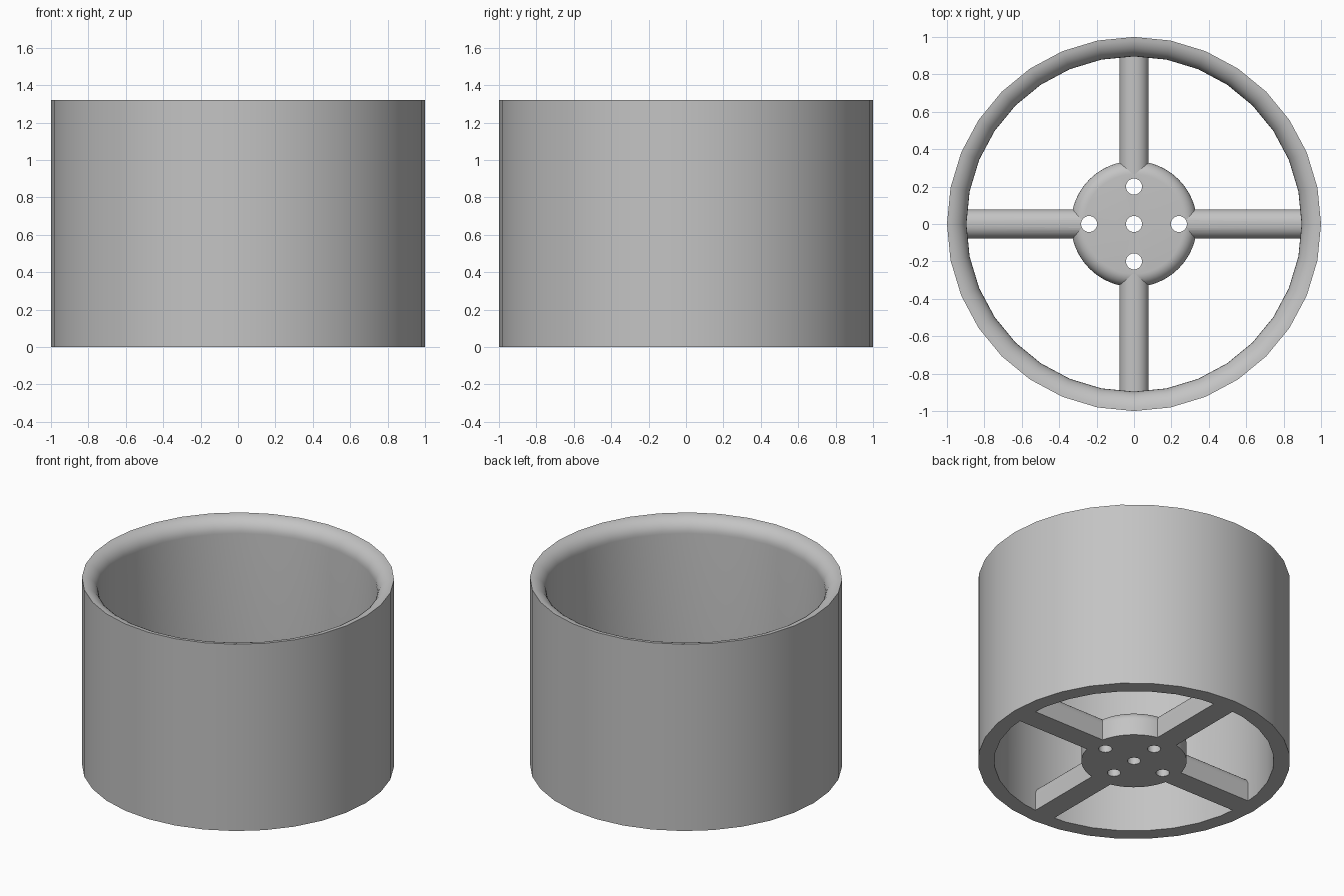
import bpy, bmesh, math
from mathutils import Vector, Matrix

if "Cube" in bpy.data.objects:
    bpy.data.objects.remove(bpy.data.objects["Cube"], do_unlink=True)

HEIGHT, WALL_IN, ROUND = 1.32, 0.896, 0.10      # drum
HUB_R, HUB_H, FILLET = 0.337, 0.185, 0.07       # hub and spokes
SPOKE_W, SPOKE_END = 0.078, 0.925
HOLE_R = 0.043

grey = bpy.data.materials.new("plain grey")
grey.use_nodes = True
colour = (0.55, 0.55, 0.55, 1)
grey.diffuse_color = colour
grey.node_tree.nodes["Principled BSDF"].inputs["Base Color"].default_value = colour


def arc(cx, cz, rx, rz, start, end, n=8):
    """Points on an elliptical arc, angles in degrees."""
    angles = [math.radians(start + (end - start) * i / n) for i in range(n + 1)]
    return [(cx + rx * math.cos(a), cz + rz * math.sin(a)) for a in angles]


def finish(bm, name):
    bmesh.ops.remove_doubles(bm, verts=bm.verts, dist=1e-5)
    bmesh.ops.recalc_face_normals(bm, faces=bm.faces)
    mesh = bpy.data.meshes.new(name)
    bm.to_mesh(mesh)
    bm.free()
    mesh.materials.append(grey)
    ob = bpy.data.objects.new(name, mesh)
    bpy.context.collection.objects.link(ob)
    return ob


def lathe(name, profile, steps, closed):
    """Spin a (radius, z) profile about the z axis."""
    bm = bmesh.new()
    vs = [bm.verts.new((r, 0, z)) for r, z in profile]
    es = [bm.edges.new(p) for p in zip(vs, vs[1:])]
    if closed:
        es.append(bm.edges.new((vs[-1], vs[0])))
    bmesh.ops.spin(bm, geom=vs + es, cent=(0, 0, 0), axis=(0, 0, 1),
                   angle=math.tau, steps=steps, use_merge=False)
    return finish(bm, name)


def spoke(name, angle):
    """Bar with rounded top edges, running out from the hub."""
    c, top = SPOKE_W - FILLET, HUB_H - FILLET
    section = ([(-SPOKE_W, 0), (SPOKE_W, 0)]
               + arc(c, top, FILLET, FILLET, 0, 90)
               + arc(-c, top, FILLET, FILLET, 90, 180))
    bm = bmesh.new()
    face = bm.faces.new([bm.verts.new((0.25, y, z)) for y, z in section])
    out = bmesh.ops.extrude_face_region(bm, geom=[face], use_keep_orig=True)
    moved = [v for v in out["geom"] if isinstance(v, bmesh.types.BMVert)]
    bmesh.ops.translate(bm, verts=moved, vec=Vector((SPOKE_END - 0.25, 0, 0)))
    bmesh.ops.rotate(bm, verts=bm.verts, matrix=Matrix.Rotation(angle, 3, "Z"))
    return finish(bm, name)


def activate(ob):
    bpy.ops.object.select_all(action="DESELECT")
    ob.select_set(True)
    bpy.context.view_layer.objects.active = ob


# Drum wall with a rounded inner lip at the top
wall_profile = ([(WALL_IN, 0), (1, 0), (1, HEIGHT)]
                + arc(1, HEIGHT - ROUND, 1 - WALL_IN, ROUND, 90, 180)[1:])
wall = lathe("drum_wall", wall_profile, 32, True)

# Hub disc with a rounded top edge
hub_profile = ([(0, 0), (HUB_R, 0)]
               + arc(HUB_R - FILLET, HUB_H - FILLET, FILLET, FILLET, 0, 90)
               + [(0, HUB_H)])
hub = lathe("hub", hub_profile, 64, False)

# Four spokes
spokes = [spoke(f"spoke_{n}", i * math.pi / 2)
          for i, n in enumerate(("left", "back", "right", "front"))]

# Five bolt holes through hub and spoke roots
bm = bmesh.new()
for x, y in ((0, 0), (0.24, 0), (-0.24, 0), (0, 0.2), (0, -0.2)):
    bmesh.ops.create_cone(bm, cap_ends=True, segments=24, radius1=HOLE_R,
                          radius2=HOLE_R, depth=1,
                          matrix=Matrix.Translation((x, y, 0)))
cutter = finish(bm, "hole_cutter")
cutter.hide_render = True
for ob in [hub] + spokes:
    mod = ob.modifiers.new("holes", "BOOLEAN")
    mod.operation, mod.solver, mod.object = "DIFFERENCE", "EXACT", cutter
    activate(ob)
    bpy.ops.object.modifier_apply(modifier=mod.name)
bpy.data.objects.remove(cutter, do_unlink=True)

# Smooth shading with sharp corners kept
for ob in [wall, hub] + spokes:
    activate(ob)
    bpy.ops.object.shade_smooth_by_angle(angle=math.radians(30))
